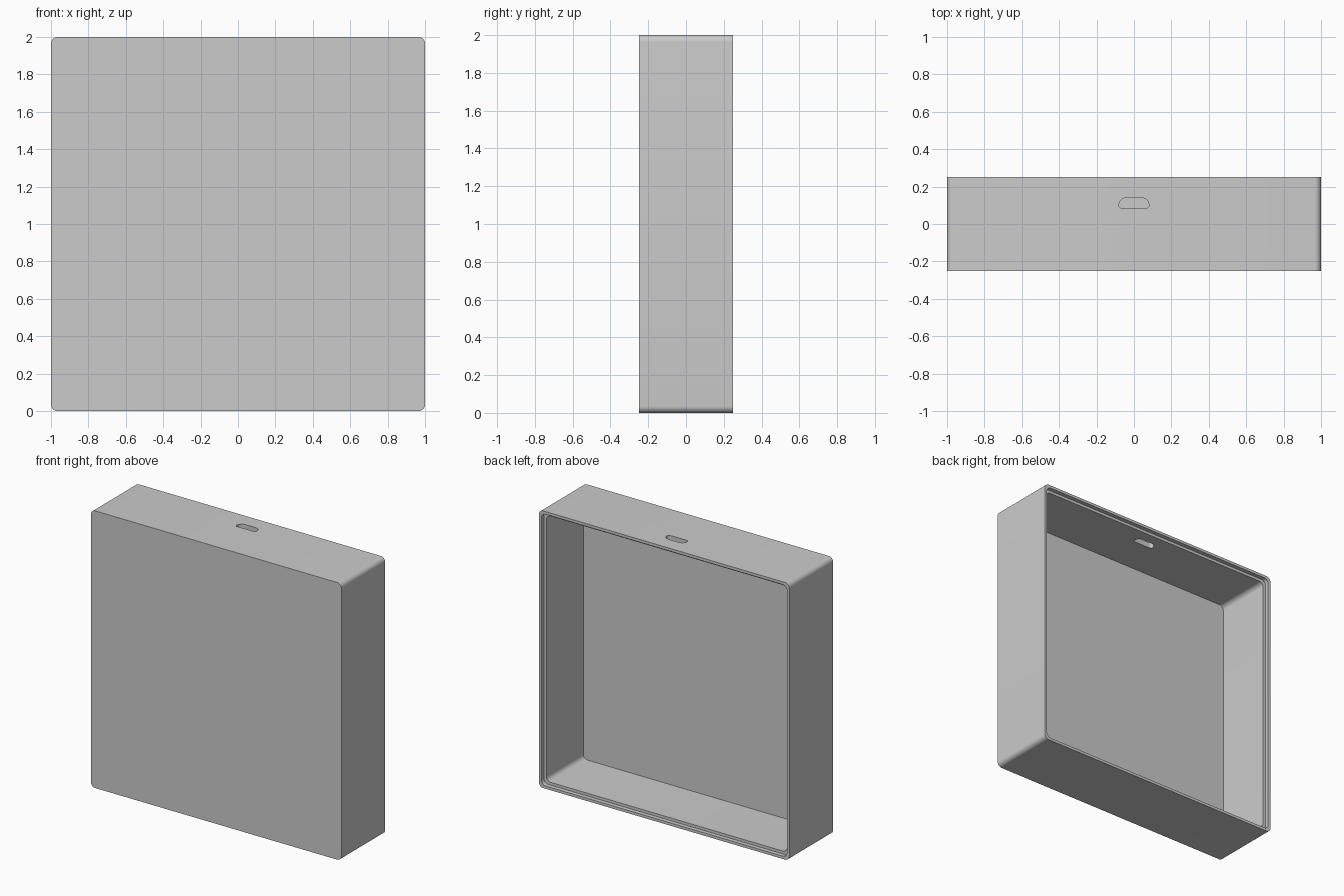
import bpy, bmesh, math

if "Cube" in bpy.data.objects:
    bpy.data.objects.remove(bpy.data.objects["Cube"])

grey = bpy.data.materials.new("plain grey")
grey.use_nodes = True
colour = (0.6, 0.6, 0.6, 1)
grey.diffuse_color = colour
grey.node_tree.nodes["Principled BSDF"].inputs["Base Color"].default_value = colour

HALF, DEPTH, WALL, LIP = 1.0, 0.25, 0.04, 0.02
REBATE, FRONT, STEPS = 0.03, 0.05, 8


def rounded(x, low, high, r_low, r_high):
    """Rounded rectangle outline with separate lower and upper corner radii."""
    points = []
    for i, (sx, sy) in enumerate([(1, 1), (-1, 1), (-1, -1), (1, -1)]):
        r = r_high if sy > 0 else r_low
        cx, cy = sx * (x - r), (high - r if sy > 0 else low + r)
        for k in range(STEPS + 1):
            a = math.pi / 2 * (i + k / STEPS)
            points.append((cx + r * math.cos(a), cy + r * math.sin(a)))
    return points


def loft(name, rings):
    """Join equal-length rings into a closed solid."""
    bm = bmesh.new()
    loops = [[bm.verts.new(p) for p in ring] for ring in rings]
    n = len(loops[0])
    for a, b in zip(loops, loops[1:]):
        for i in range(n):
            j = (i + 1) % n
            bm.faces.new((a[i], a[j], b[j], b[i]))
    bm.faces.new(loops[0])
    bm.faces.new(loops[-1])
    bmesh.ops.recalc_face_normals(bm, faces=bm.faces)
    mesh = bpy.data.meshes.new(name)
    bm.to_mesh(mesh)
    bm.free()
    mesh.materials.append(grey)
    obj = bpy.data.objects.new(name, mesh)
    bpy.context.collection.objects.link(obj)
    return obj


def wall_ring(inset, y, radius):
    half = HALF - inset
    return [(x, y, z + HALF) for x, z in rounded(half, -half, half, radius, radius)]


# Open-backed case: outer wall, rim, rebate ledge, inner wall and floor
case = loft("case_shell", [
    wall_ring(0, -DEPTH, 0.035),
    wall_ring(0, DEPTH, 0.035),
    wall_ring(LIP, DEPTH, 0.035),
    wall_ring(LIP, DEPTH - REBATE, 0.035),
    wall_ring(WALL, DEPTH - REBATE, 0.035),
    wall_ring(WALL, FRONT - DEPTH, 0.035),
])

# Cable slot through the top wall
slot = rounded(0.08, 0.085, 0.14, 0.015, 0.04)
cutter = loft("slot_cutter", [[(x, y, z) for x, y in slot] for z in (1.9, 2.1)])
cutter.hide_render = True
cut = case.modifiers.new("cable slot", "BOOLEAN")
cut.object = cutter
cut.operation = "DIFFERENCE"
cut.solver = "EXACT"

bpy.ops.object.select_all(action="DESELECT")
case.select_set(True)
bpy.context.view_layer.objects.active = case
bpy.ops.object.modifier_apply(modifier=cut.name)
bpy.data.objects.remove(cutter)
bpy.ops.object.shade_smooth_by_angle(angle=math.radians(30))
